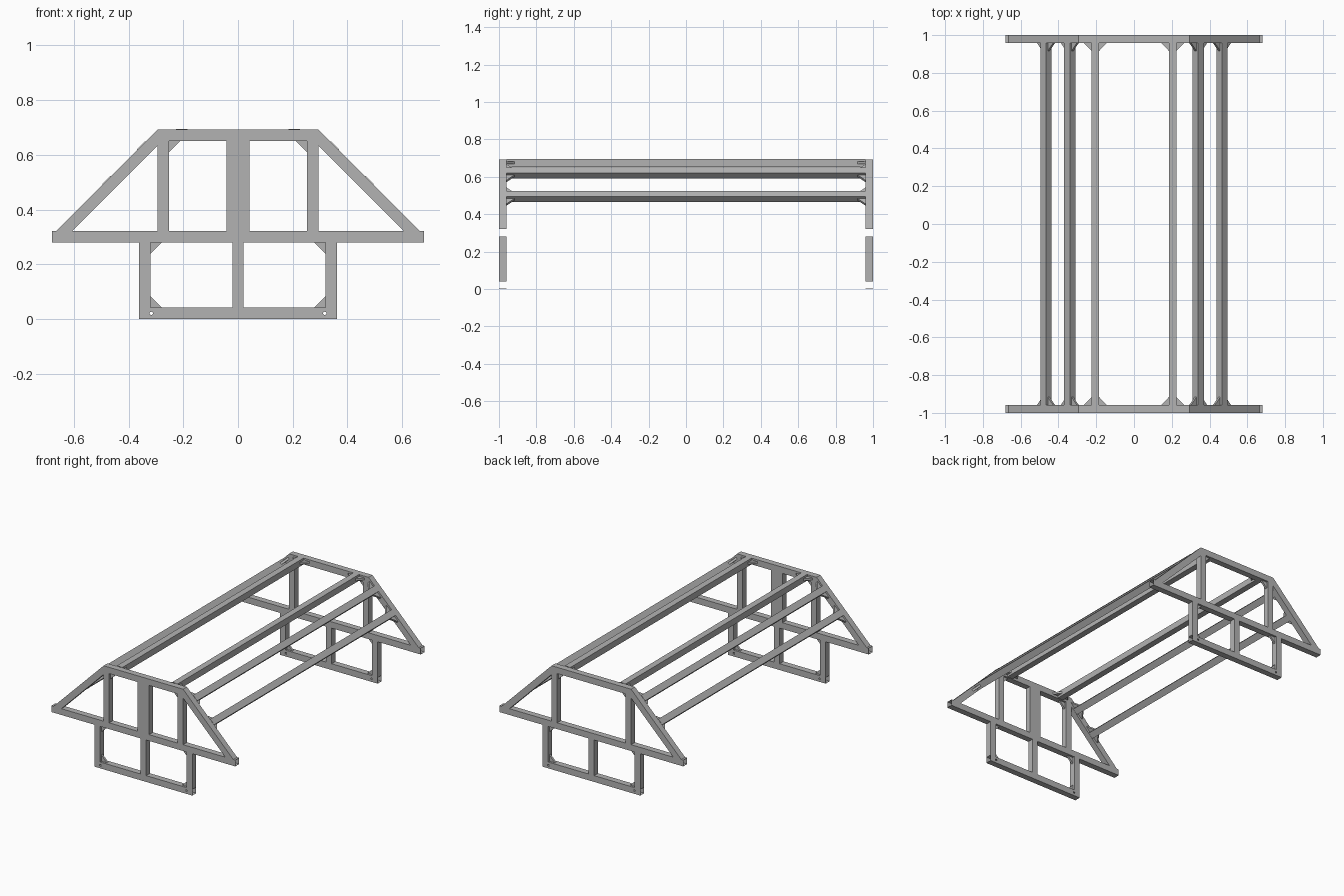
import bpy, bmesh, math
from mathutils import Matrix, Vector

cube = bpy.data.objects.get("Cube")
if cube:
    bpy.data.objects.remove(cube, do_unlink=True)

steel = bpy.data.materials.new("grey_steel")
steel.use_nodes = True
grey = (0.45, 0.45, 0.45, 1)
steel.diffuse_color = grey
steel.node_tree.nodes["Principled BSDF"].inputs["Base Color"].default_value = grey

T = 0.042            # tube width
INNER = 0.959        # inner face of each end frame
BASE, TIE, TOP = T, 0.322, 0.693
TOP_IN = TOP - T


def prism(name, outline, y0, y1, open_faces=(), matrix=Matrix()):
    """Extrude an xz outline along y; open_faces lists faces left out
    (0 and 1 are the caps, 2 onward the sides). Open prisms become tubes."""
    bm = bmesh.new()
    near = [bm.verts.new(matrix @ Vector((x, y0, z))) for x, z in outline]
    far = [bm.verts.new(matrix @ Vector((x, y1, z))) for x, z in outline]
    faces = [bm.faces.new(near), bm.faces.new(far)]
    n = len(outline)
    for i in range(n):
        j = (i + 1) % n
        faces.append(bm.faces.new((near[i], near[j], far[j], far[i])))
    bmesh.ops.recalc_face_normals(bm, faces=bm.faces)
    if open_faces:
        bmesh.ops.delete(bm, geom=[faces[i] for i in open_faces], context='FACES')
    mesh = bpy.data.meshes.new(name)
    bm.to_mesh(mesh)
    bm.free()
    mesh.materials.append(steel)
    obj = bpy.data.objects.new(name, mesh)
    bpy.context.collection.objects.link(obj)
    if open_faces:
        wall = obj.modifiers.new("wall", 'SOLIDIFY')
        wall.thickness = 0.002
        wall.offset = -1
    return obj


def member(name, corners, y0, y1):
    """Frame tube, open at its first and third edge."""
    return prism(name, corners, y0, y1, (2, 4))


def beam(name, half, z0, z1, y0, y1, half_low=None):
    low = half_low or half
    return member(name, [(-low, z0), (-half, z1), (half, z1), (low, z0)], y0, y1)


def post(name, x0, x1, z0, z1, y0, y1):
    return member(name, [(x0, z0), (x1, z0), (x1, z1), (x0, z1)], y0, y1)


def gusset(name, x, z, dx, dz, y):
    leg = 0.042
    prism(name, [(x, z), (x + dx * leg, z), (x, z + dz * leg)], y - 0.007, y + 0.007)


def bolt_holes(obj):
    """Drill a through hole near each end of the base beam."""
    bpy.context.view_layer.objects.active = obj
    bpy.ops.object.modifier_apply(modifier="wall")
    for x in (-0.317, 0.317):
        bpy.ops.mesh.primitive_cylinder_add(
            vertices=16, radius=0.006, depth=3,
            location=(x, 0, T / 2), rotation=(math.pi / 2, 0, 0))
        cutter = bpy.context.object
        cutter.hide_render = True
        drill = obj.modifiers.new("drill", 'BOOLEAN')
        drill.operation = 'DIFFERENCE'
        drill.solver = 'EXACT'
        drill.object = cutter
        bpy.context.view_layer.objects.active = obj
        bpy.ops.object.modifier_apply(modifier="drill")
        bpy.data.objects.remove(cutter, do_unlink=True)


# End frames
for end, sign in (("front", -1), ("back", 1)):
    y0, y1 = sorted((sign * INNER, sign))
    mid = (y0 + y1) / 2
    bolt_holes(beam(end + "_base_beam", 0.362, 0, BASE, y0, y1))
    beam(end + "_tie_beam", 0.68, TIE - T, TIE, y0, y1)
    beam(end + "_top_beam", 0.294, TOP_IN, TOP, y0, y1, 0.277)
    post(end + "_lower_middle_post", -T / 2, T / 2, BASE, TIE - T, y0, y1)
    for side, s in (("left", 1), ("right", -1)):
        tag = end + "_" + side
        post(tag + "_lower_post", s * 0.32, s * 0.362, BASE, TIE - T, y0, y1)
        post(tag + "_upper_post", s * 0.253, s * 0.294, TIE, TOP_IN, y0, y1)
        member(tag + "_rafter", [(s * 0.606, TIE), (s * 0.665, TIE),
                                 (s * 0.294, TOP), (s * 0.277, TOP_IN)], y0, y1)
        gusset(tag + "_base_gusset", s * 0.32, BASE, -s, 1, mid)
        gusset(tag + "_tie_gusset", s * 0.32, TIE - T, -s, -1, mid)
        gusset(tag + "_top_gusset", s * 0.253, TOP_IN, -s, -1, mid)

# Wide middle post, front frame only
post("front_wide_post", -T, T, TIE, TOP_IN, -1, -INNER)

# Purlins between the frames, with flat gussets at both ends
purlins = (("ridge", 0.205, 0.674, 0), ("upper", 0.34, 0.620, 45), ("lower", 0.466, 0.494, 45))
h = T / 2
square = [(-h, -h), (h, -h), (h, h), (-h, h)]
corner = [(h, 0), (h + 0.04, 0), (h, 0.042)]
for side, s in (("left", 1), ("right", -1)):
    for level, x, z, slope in purlins:
        a = math.radians(slope)
        along = Vector((s * math.cos(a), 0, -math.sin(a)))
        normal = Vector((s * math.sin(a), 0, math.cos(a)))
        place = Matrix.Translation((s * x, 0, z))
        turn = Matrix.Rotation(s * a, 4, 'Y')
        name = side + "_" + level + "_purlin"
        prism(name, square, -INNER, INNER, (0, 1), place @ turn)
        for end, sign in (("front", -1), ("back", 1)):
            for edge, e in (("outer", 1), ("inner", -1)):
                axes = Matrix((along * e, normal, Vector((0, -sign, 0)))).transposed()
                spot = Matrix.Translation((s * x, sign * INNER, z)) @ axes.to_4x4()
                prism("_".join((name, end, edge, "gusset")), corner, -0.007, 0.007, (), spot)
